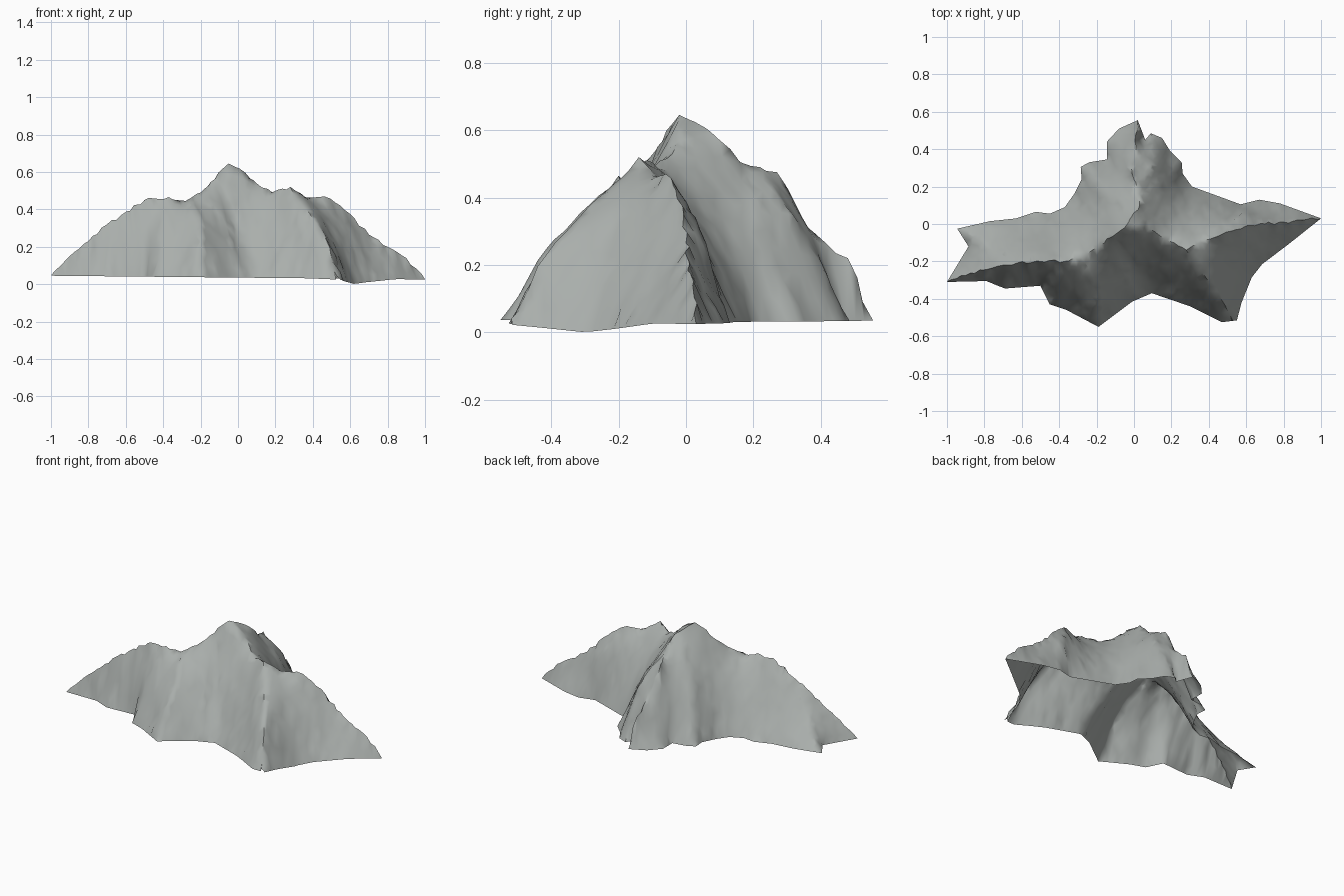
import bpy, random
from mathutils import Vector
from mathutils.geometry import delaunay_2d_cdt

if "Cube" in bpy.data.objects:
    bpy.data.objects.remove(bpy.data.objects["Cube"])

random.seed(4)
STEP = 0.028

# Foot outline, seen from above
outline = [(1, .03), (.78, .11), (.67, .13), (.57, .105), (.31, .2), (.26, .27), (.255, .33),
           (.19, .395), (.15, .46), (.09, .485), (.06, .45), (.02, .555), (-.08, .51),
           (-.145, .44), (-.145, .345), (-.24, .33), (-.285, .305), (-.28, .24), (-.32, .16),
           (-.37, .09), (-.45, .055), (-.525, .065), (-.63, .03), (-.77, .015), (-.945, -.025),
           (-.885, -.12), (-1, -.31), (-.79, -.305), (-.69, -.345), (-.5, -.33), (-.45, -.43),
           (-.36, -.46), (-.19, -.55), (-.01, -.415), (.095, -.37), (.3, -.44), (.47, -.525),
           (.55, -.515), (.575, -.42), (.63, -.285), (.685, -.215), (.83, -.105)]

# Ridge crests (x, y, z)
main_ridge = [(-1, -.31, .04), (-.9, -.275, .15), (-.8, -.245, .23), (-.7, -.22, .32), (-.63, -.21, .365),
              (-.5, -.2, .45), (-.37, -.2, .465), (-.28, -.18, .445), (-.2, -.13, .49), (-.12, -.07, .565),
              (-.05, -.02, .645), (.04, -.02, .595), (.11, -.04, .53), (.18, -.09, .49), (.28, -.14, .52),
              (.36, -.1, .465), (.46, -.06, .47), (.6, -.01, .375), (.7, .0, .265), (.8, .01, .2),
              (.9, .02, .14), (1, .03, .025)]
back_ridge = [(-.05, -.02, .645), (0, .06, .605), (.03, .1, .57), (.03, .16, .505), (.01, .22, .49),
              (-.01, .27, .475), (-.01, .32, .39), (0, .36, .31), (.01, .42, .26), (.01, .48, .22), (.02, .555, .03)]
# Rounded side spurs, and one gully in the front face
spurs = [
    [(.01, .22, .49), (.08, .27, .44), (.1, .34, .32), (.11, .41, .21), (.09, .485, .03)],
    [(.03, .16, .505), (.14, .22, .36), (.21, .29, .17), (.255, .33, .03)],
    [(0, .06, .59), (-.08, .14, .48), (-.17, .22, .31), (-.285, .305, .03)],
    [(.28, -.14, .52), (.33, -.22, .46), (.4, -.31, .38), (.44, -.36, .33), (.49, -.44, .25), (.53, -.52, .03)],
    [(-.2, -.13, .49), (-.13, -.2, .43), (-.06, -.25, .32), (-.03, -.3, .22)],
    [(-.28, -.18, .45), (-.23, -.26, .42), (-.2, -.34, .34), (-.2, -.44, .245), (-.19, -.55, .03)],
    [(-.37, -.2, .465), (-.4, -.28, .37), (-.43, -.36, .22), (-.45, -.43, .03)],
    [(-.63, -.21, .365), (-.76, -.13, .2), (-.86, -.07, .13), (-.945, -.025, .03)],
    [(.46, -.06, .47), (.53, .02, .38), (.58, .06, .29), (.63, .1, .17), (.67, .13, .03)],
    [(-.07, -.1, .5), (0, -.19, .33), (.06, -.28, .16), (.095, -.37, .03)],
]


def foot_z(x, y):
    dip = max(0, 1 - ((x - .62)**2 + (y + .3)**2)**.5 / .3)
    return .035 - .01 * x - .028 * dip


def densify(pts, jag):
    """Split a polyline into short pieces, with small jagged offsets."""
    out = []
    for a, b in zip(pts, pts[1:]):
        a, b = Vector(a), Vector(b)
        n = max(1, round((b - a).to_2d().length / STEP))
        for i in range(n):
            p = a.lerp(b, i / n)
            if i:
                p += Vector([random.uniform(-jag, jag) for _ in p])
            out.append(p)
    return out + [Vector(pts[-1])]


def inside(x, y):
    hit = False
    for (x1, y1), (x2, y2) in zip(outline, outline[1:] + outline[:1]):
        if (y1 > y) != (y2 > y) and x < (x2 - x1) * (y - y1) / (y2 - y1) + x1:
            hit = not hit
    return hit


# Collect constraint lines: outline first, then ridges, then spurs
verts, heights, edges = [], [], []
rim = densify(outline + outline[:1], 0)[:-1]
for i, p in enumerate(rim):
    verts.append(p)
    heights.append(foot_z(*p))
    edges.append((i, (i + 1) % len(rim)))
ridges = [(main_ridge, .008), (back_ridge, .008)]
for n, (ridge, jag) in enumerate(ridges + [(s, .003) for s in spurs]):
    if n == len(ridges):
        first_soft = len(verts)
    line = densify(ridge, jag)
    for i, p in enumerate(line):
        if i:
            edges.append((len(verts) - 1, len(verts)))
        verts.append(p.to_2d())
        heights.append(p.z)

# Loose slope points between the lines
fixed = list(verts)
for i in range(-36, 37):
    for j in range(-21, 21):
        x = (i + .5 * (j % 2)) * STEP + random.uniform(-.005, .005)
        y = j * STEP + random.uniform(-.005, .005)
        p = Vector((x, y))
        if inside(x, y) and min((p - q).length_squared for q in fixed) > (STEP * .5)**2:
            verts.append(p)
            heights.append(None)

co, _, faces, orig, _, _ = delaunay_2d_cdt(verts, edges, [], 1, 1e-4)
known, hard = [], []
for o in orig:
    ids = [k for k in o if heights[k] is not None]
    known.append(heights[min(ids)] if ids else None)
    hard.append(bool(ids) and min(ids) < first_soft)

near = [set() for _ in co]
for f in faces:
    for a in f:
        near[a].update(k for k in f if k != a)
z = [.2 if h is None else h for h in known]


def relax(free, rounds):
    for _ in range(rounds):
        for i in free:
            z[i] = sum(z[k] for k in near[i]) / len(near[i])


# Slopes hang between crests and foot, then the spurs are rounded off
relax([i for i, h in enumerate(known) if h is None and near[i]], 250)
relax([i for i, h in enumerate(hard) if not h and near[i]], 1)

mesh = bpy.data.meshes.new("mountain")
mesh.from_pydata([(p.x, p.y, h) for p, h in zip(co, z)], [], faces)
mountain = bpy.data.objects.new("mountain", mesh)
bpy.context.collection.objects.link(mountain)
bpy.context.view_layer.objects.active = mountain
mountain.select_set(True)
bpy.ops.object.shade_smooth_by_angle(angle=1.1)

# Dull rock grey
rock = bpy.data.materials.new("rock")
rock.diffuse_color = (.4, .425, .41, 1)
rock.use_nodes = True
rock.node_tree.nodes["Principled BSDF"].inputs["Base Color"].default_value = rock.diffuse_color
mesh.materials.append(rock)
